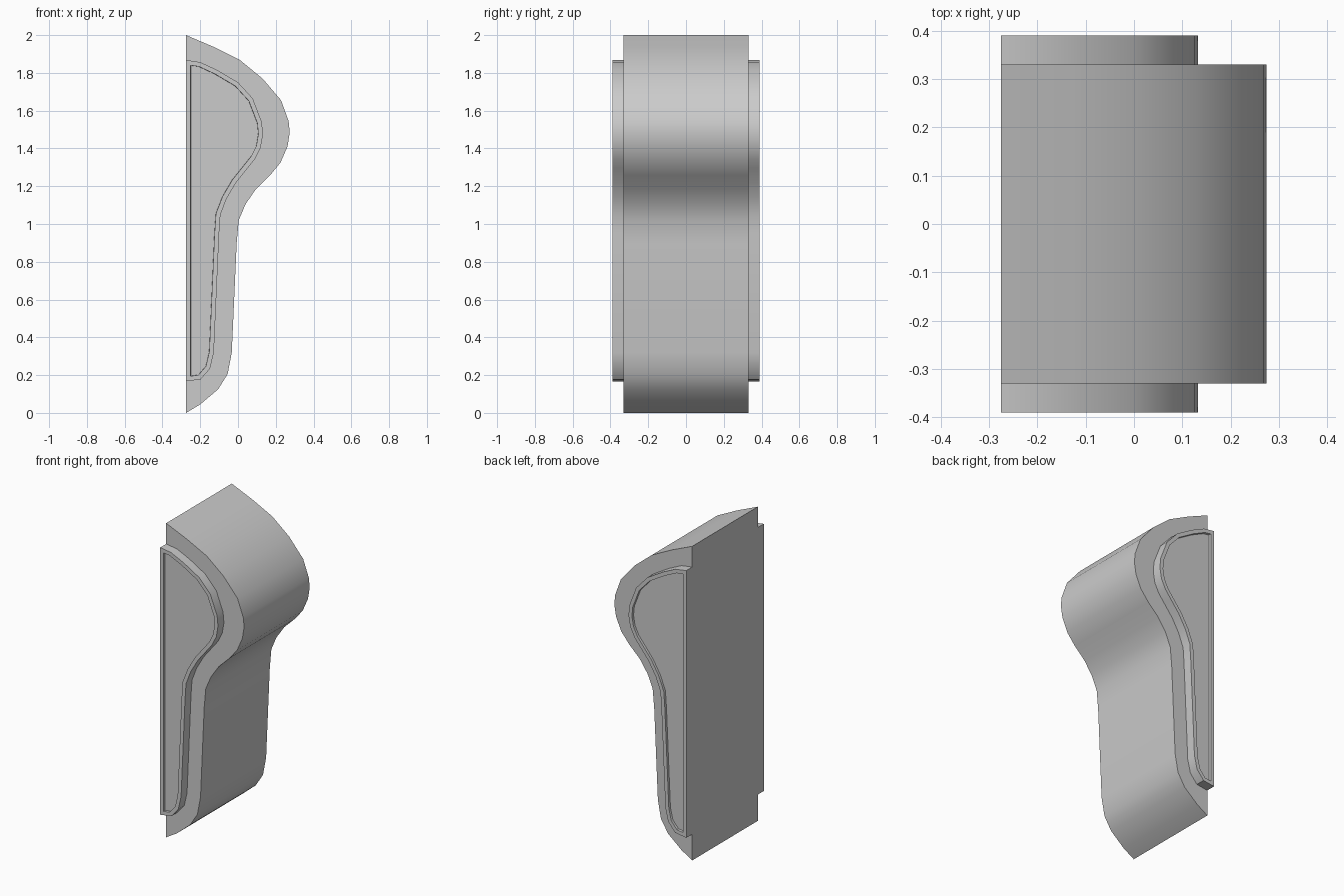
import bpy
import bmesh
import math
from mathutils import Vector

cube = bpy.data.objects.get("Cube")
if cube:
    bpy.data.objects.remove(cube, do_unlink=True)

BACK = -0.275       # flat wall side
HALF_WIDTH = 0.33   # body half width
PANEL_FACE = 0.39   # outer plane of the side panels

grey = bpy.data.materials.new("plain grey")
grey.use_nodes = True
grey.diffuse_color = (0.6, 0.6, 0.6, 1)
grey.node_tree.nodes["Principled BSDF"].inputs["Base Color"].default_value = (0.6, 0.6, 0.6, 1)

# Side profiles as (x, z), from top to bottom
body_profile = [
    (BACK, 2.0), (-0.13, 1.938), (0.01, 1.868), (0.13, 1.77), (0.228, 1.655),
    (0.268, 1.545), (0.274, 1.485), (0.262, 1.41), (0.225, 1.325), (0.17, 1.258),
    (0.095, 1.185), (0.04, 1.105), (0.004, 1.02), (-0.007, 0.9), (-0.033, 0.32),
    (-0.055, 0.205), (-0.105, 0.125), (-0.2, 0.045), (BACK, 0.0),
]
panel_profile = [
    (BACK, 1.868), (-0.2, 1.857), (-0.11, 1.815), (0, 1.75), (0.078, 1.665),
    (0.126, 1.54), (0.132, 1.475), (0.12, 1.405), (0.09, 1.345), (0.05, 1.295),
    (-0.01, 1.22), (-0.06, 1.135), (-0.093, 1.05), (-0.1, 0.95), (-0.128, 0.32),
    (-0.148, 0.235), (-0.197, 0.178), (BACK, 0.167),
]


def extrude_profile(name, profile, y_start, y_end, recess=None):
    """Extrude a side profile along y; optionally sink an inset field into the end."""
    bm = bmesh.new()
    base = bm.faces.new([bm.verts.new((x, y_start, z)) for x, z in profile])
    result = bmesh.ops.extrude_face_region(bm, geom=[base], use_keep_orig=True)
    moved = [v for v in result["geom"] if isinstance(v, bmesh.types.BMVert)]
    bmesh.ops.translate(bm, verts=moved, vec=Vector((0, y_end - y_start, 0)))
    bmesh.ops.recalc_face_normals(bm, faces=bm.faces)
    if recess:
        border, depth = recess
        end = [f for f in bm.faces if all(abs(v.co.y - y_end) < 1e-5 for v in f.verts)]
        bmesh.ops.inset_region(bm, faces=end, thickness=border, use_even_offset=True)
        bmesh.ops.inset_region(bm, faces=end, thickness=0.001, depth=-depth,
                               use_even_offset=True)
    mesh = bpy.data.meshes.new(name)
    bm.to_mesh(mesh)
    bm.free()
    mesh.materials.append(grey)
    obj = bpy.data.objects.new(name, mesh)
    bpy.context.collection.objects.link(obj)
    bpy.ops.object.select_all(action="DESELECT")
    obj.select_set(True)
    bpy.context.view_layer.objects.active = obj
    bpy.ops.object.shade_smooth_by_angle(angle=math.radians(40))
    return obj


# Bracket body
extrude_profile("bracket_body", body_profile, -HALF_WIDTH, HALF_WIDTH)

# Raised side panels with a shallow sunk field
for side, name in ((-1, "front_panel"), (1, "back_panel")):
    extrude_profile(name, panel_profile, side * HALF_WIDTH, side * PANEL_FACE,
                    recess=(0.024, 0.015))
